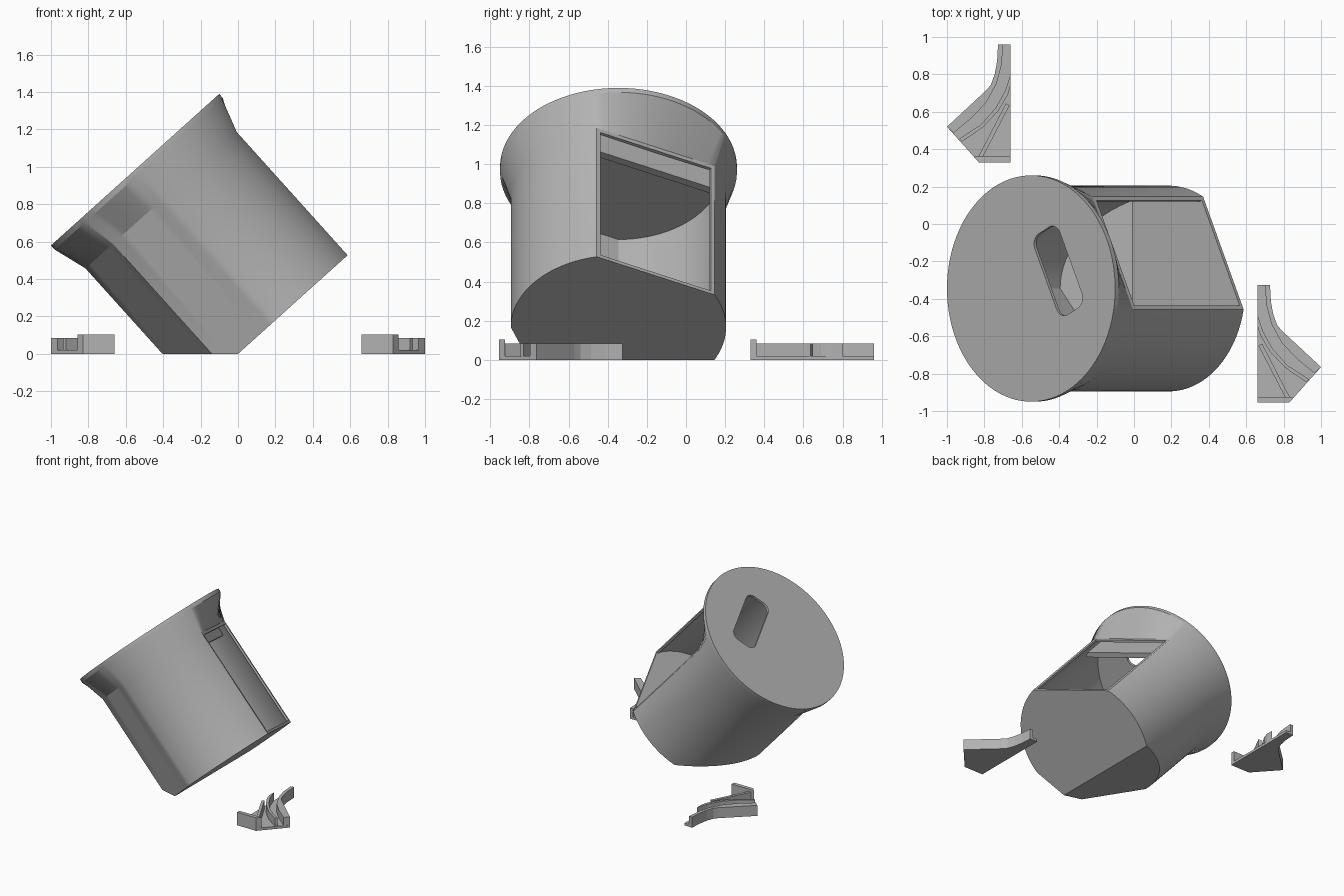
import bpy, bmesh, math
from mathutils import Vector

if "Cube" in bpy.data.objects:
    bpy.data.objects.remove(bpy.data.objects["Cube"])

grey = bpy.data.materials.new("plain grey")
grey.diffuse_color = (0.45, 0.45, 0.45, 1)
grey.use_nodes = True
grey.node_tree.nodes["Principled BSDF"].inputs["Base Color"].default_value = grey.diffuse_color

# Tilted frame: u across the lid, v along y, w along the barrel axis
TILT = math.radians(42)
U = Vector((math.cos(TILT), 0, math.sin(TILT)))
W = Vector((-math.sin(TILT), 0, math.cos(TILT)))
AXIS = U * 0.25 + Vector((0, -0.345, 0))
MID = 25.8                               # direction the window faces, in degrees
R, RIM = 0.55, 0.605
FLATS = [(-MID + 14.1 - 0.0, 63.3), (180, 230), (230, 270)]


def place(u, v, w):
    return AXIS + U * u + Vector((0, v, 0)) + W * w


def place_window(d, t, w):
    a = math.radians(MID)
    return place(d * math.cos(a) - t * math.sin(a), d * math.sin(a) + t * math.cos(a), w)


def make(name, bm, smooth=False):
    bmesh.ops.recalc_face_normals(bm, faces=bm.faces)
    me = bpy.data.meshes.new(name)
    bm.to_mesh(me)
    bm.free()
    ob = bpy.data.objects.new(name, me)
    bpy.context.collection.objects.link(ob)
    me.materials.append(grey)
    if smooth:
        bpy.context.view_layer.objects.active = ob
        ob.select_set(True)
        bpy.ops.object.shade_smooth_by_angle(angle=math.radians(22))
        ob.select_set(False)
    return ob


def loft(bm, rings):
    loops = [[bm.verts.new(p) for p in ring] for ring in rings]
    for a, b in zip(loops, loops[1:]):
        for i in range(len(a)):
            j = (i + 1) % len(a)
            bm.faces.new((a[i], a[j], b[j], b[i]))
    bm.faces.new(loops[0])
    bm.faces.new(loops[-1])


def prism(name, outline, z0, z1, put=lambda x, y, z: Vector((x, y, z))):
    bm = bmesh.new()
    loft(bm, [[put(x, y, z) for x, y in outline] for z in (z0, z1)])
    return make(name, bm)


def flat_radius(deg):
    """Barrel radius at an angle, with straight chords over the flats."""
    for a, b in FLATS:
        for k in (0, 360):
            if a <= deg - k <= b:
                half, mid = (b - a) / 2, (a + b) / 2
                return R * math.cos(math.radians(half)) / math.cos(math.radians(deg - k - mid))
    return R


ANGLES = sorted({4.0 * i for i in range(90)} | {63.3, 348.3, 230.0, 270.0})


def ring(w, blend=0.0, inset=0.0):
    pts = []
    for deg in ANGLES:
        r = flat_radius(deg) * (1 - blend) + RIM * blend - inset
        a = math.radians(deg)
        pts.append(place(r * math.cos(a), r * math.sin(a), w))
    return pts


def cut_at(bm, z):
    geom = bm.verts[:] + bm.edges[:] + bm.faces[:]
    res = bmesh.ops.bisect_plane(bm, geom=geom, plane_co=(0, 0, z), plane_no=(0, 0, 1), clear_inner=True)
    edges = [e for e in res["geom_cut"] if isinstance(e, bmesh.types.BMEdge)]
    bmesh.ops.contextual_create(bm, geom=edges)


def subtract(target, cutter):
    mod = target.modifiers.new(cutter.name, 'BOOLEAN')
    mod.operation = 'DIFFERENCE'
    mod.solver = 'EXACT'
    mod.object = cutter
    bpy.context.view_layer.objects.active = target
    bpy.ops.object.modifier_apply(modifier=mod.name)
    bpy.data.objects.remove(cutter)


# Barrel with flared rim, resting on a flat cut
bm = bmesh.new()
loft(bm, [ring(0), ring(0.885), ring(1.07, 1), ring(1.1, 1)])
cut_at(bm, 0)
barrel = make("barrel", bm)

# Hollow inside
bm = bmesh.new()
loft(bm, [ring(0.02, 0, 0.02), ring(1.08, 0, 0.02)])
cut_at(bm, 0.02)
subtract(barrel, make("cavity", bm))

# Window opening in the flat side
subtract(barrel, prism("window_cutter", [(0.38, -0.313), (0.75, -0.313), (0.75, 0.313), (0.38, 0.313)],
                       0.02, 0.862, place_window))

# Rounded slot through the lid
slot = []
for i, (sx, sy) in enumerate([(1, 1), (-1, 1), (-1, -1), (1, -1)]):
    for k in range(7):
        a = math.radians(90 * i + 15 * k)
        slot.append((0.217 + sx * 0.04 + 0.06 * math.cos(a), sy * 0.18 + 0.06 * math.sin(a)))
subtract(barrel, prism("slot_cutter", slot, 1.0, 1.2, place_window))
bpy.context.view_layer.objects.active = barrel
barrel.select_set(True)
bpy.ops.object.shade_smooth_by_angle(angle=math.radians(22))
barrel.select_set(False)

# Inner baffle hanging from the lid behind the window
prism("baffle", [(0.32, -0.40), (0.36, -0.37), (0.36, 0.37), (0.32, 0.40)], 0.805, 1.085, place_window)

# Two mirrored brackets: thin base, curved walls, end plate and diagonal rib
OUTER = [(-0.727, 0.96), (-0.732, 0.87), (-0.745, 0.80), (-0.765, 0.745), (-0.79, 0.715), (-1.0, 0.52)]
INNER = [(-0.965, 0.487), (-0.87, 0.565), (-0.79, 0.65), (-0.735, 0.75), (-0.708, 0.85), (-0.70, 0.96)]
WALL = [(-0.66, 0.80), (-0.69, 0.71), (-0.74, 0.62), (-0.82, 0.53), (-0.935, 0.455),
        (-0.92, 0.44), (-0.81, 0.515), (-0.725, 0.605), (-0.675, 0.69), (-0.66, 0.74)]
PARTS = {
    "base": (OUTER + [(-0.83, 0.33), (-0.66, 0.33), (-0.66, 0.96)], 0, 0.02),
    "outer_wall": (OUTER + INNER, 0.015, 0.085),
    "inner_wall": (WALL, 0.015, 0.085),
    "end_plate": ([(-0.83, 0.33), (-0.66, 0.33), (-0.66, 0.36), (-0.857, 0.36)], 0.015, 0.105),
    "rib": ([(-0.835, 0.355), (-0.81, 0.355), (-0.665, 0.635), (-0.685, 0.645)], 0.015, 0.085),
}
for side, sx, dy in (("left", 1, 0), ("right", -1, -1.285)):
    for part, (outline, z0, z1) in PARTS.items():
        prism(f"{side}_bracket_{part}", [(sx * x, y + dy) for x, y in outline], z0, z1)
